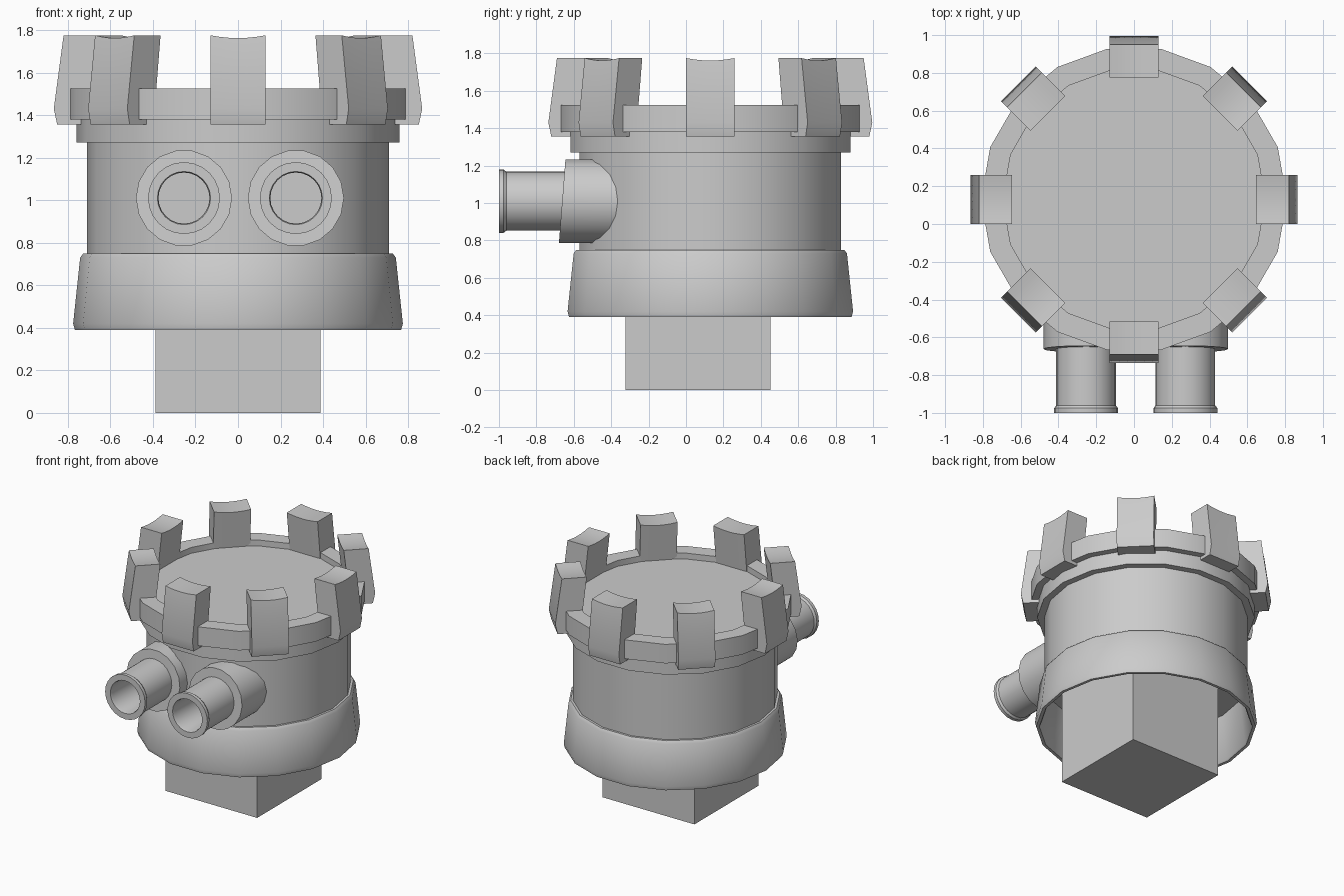
import bpy, bmesh, math
from mathutils import Matrix, Vector

if "Cube" in bpy.data.objects:
    bpy.data.objects.remove(bpy.data.objects["Cube"])

CY = 0.13  # drum axis in y


def finish(name, bm, smooth=True):
    bmesh.ops.remove_doubles(bm, verts=bm.verts, dist=1e-5)
    bmesh.ops.recalc_face_normals(bm, faces=bm.faces)
    me = bpy.data.meshes.new(name)
    bm.to_mesh(me)
    bm.free()
    ob = bpy.data.objects.new(name, me)
    bpy.context.collection.objects.link(ob)
    if smooth:
        bpy.ops.object.select_all(action='DESELECT')
        ob.select_set(True)
        bpy.context.view_layer.objects.active = ob
        bpy.ops.object.shade_smooth_by_angle(angle=math.radians(32))
    return ob


def lathe(name, profile, sides, matrix, closed=False, adjust=None):
    """Spin (radius, height) points round the local z axis."""
    bm = bmesh.new()
    rings = []
    for r, h in profile:
        rings.append([bm.verts.new(matrix @ Vector((
            r * math.cos(2 * math.pi * i / sides),
            r * math.sin(2 * math.pi * i / sides), h))) for i in range(sides)])
    pairs = list(zip(rings, rings[1:]))
    if closed:
        pairs.append((rings[-1], rings[0]))
    for a, b in pairs:
        for i in range(sides):
            j = (i + 1) % sides
            bm.faces.new((a[i], a[j], b[j], b[i]))
    if adjust:
        for v in bm.verts:
            adjust(v)
    return finish(name, bm)


upright = Matrix.Translation((0, CY, 0))

# Square foot
bm = bmesh.new()
bmesh.ops.create_cube(bm, size=0.775, matrix=Matrix.Translation((0, 0.065, 0.3875)))
finish("foot", bm, smooth=False)

# Flared skirt, open underneath
lathe("skirt", [(0.70, 0.72), (0.737, 0.40), (0.745, 0.39), (0.767, 0.39), (0.775, 0.42),
                (0.742, 0.73), (0.727, 0.75), (0.70, 0.75)], 18, upright, closed=True)

# Drum wall and lower lip
lathe("drum", [(0, 0.74), (0.71, 0.74), (0.71, 1.30), (0, 1.30)], 18, upright)
lathe("lower_lip", [(0, 1.27), (0.76, 1.27), (0.76, 1.40), (0, 1.40)], 18, upright)

# Upper rim with a slightly sunken floor
lathe("upper_rim", [(0, 1.38), (0.81, 1.38), (0.81, 1.525), (0.695, 1.525),
                    (0.695, 1.48), (0, 1.48)], 18, upright)

# Battlement blocks: leaning profile, top dips a little across the width
side = [(0.692, 1.355), (0.85, 1.355), (0.866, 1.43), (0.82, 1.775), (0.645, 1.775)]
for k in range(8):
    rot = upright @ Matrix.Rotation(k * math.pi / 4, 4, 'Z')
    bm = bmesh.new()
    slices = []
    for s in range(7):
        t = s / 3 - 1
        dip = 0.013 * (1 - t * t)
        slices.append([bm.verts.new(rot @ Vector((r, 0.13 * t, z - (dip if z > 1.7 else 0))))
                       for r, z in side])
    for a, b in zip(slices, slices[1:]):
        for i in range(5):
            j = (i + 1) % 5
            bm.faces.new((a[i], a[j], b[j], b[i]))
    bm.faces.new(slices[0])
    bm.faces.new(slices[-1])
    finish("battlement_%d" % (k + 1), bm, smooth=True)


# Twin pipes: collar with a tilted front, then a hollow tube with an end bead
def tilt(v):
    if v.co.y < -0.5:
        v.co.y += 0.078 * (v.co.z - 1.01)


for label, x in (("left", -0.254), ("right", 0.272)):
    forward = Matrix.Translation((x, 0, 1.01)) @ Matrix.Rotation(math.pi / 2, 4, 'X')
    lathe(label + "_collar", [(0, 0.25), (0.226, 0.25), (0.226, 0.662), (0, 0.662)],
          18, forward, adjust=tilt)
    lathe(label + "_pipe", [(0, 0.5), (0.158, 0.5), (0.158, 0.96), (0.169, 0.975),
                            (0.169, 1.0), (0.125, 1.0), (0.12, 0.98), (0.12, 0.68), (0, 0.68)],
          24, forward)
